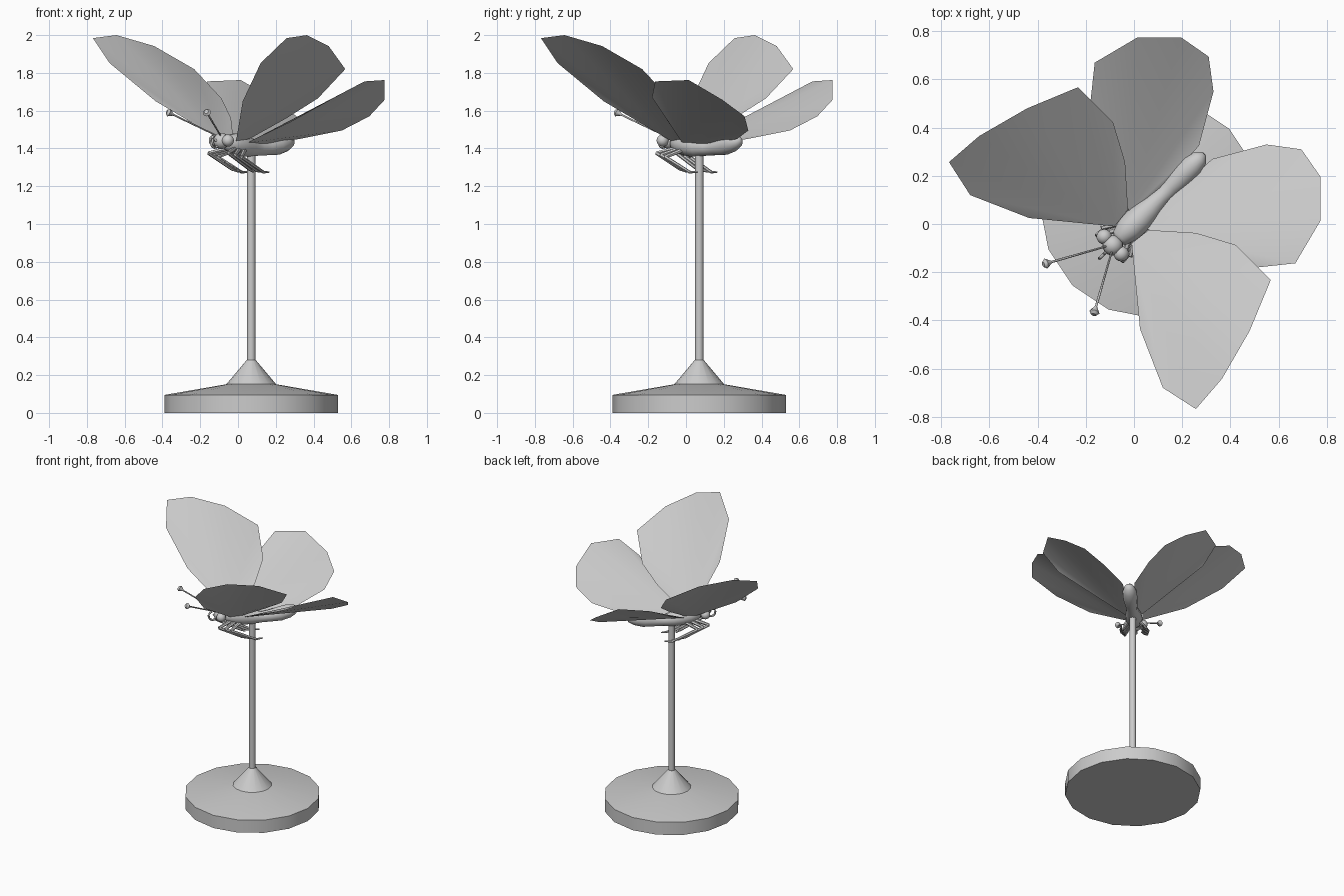
import bpy, bmesh, math
from mathutils import Vector

if "Cube" in bpy.data.objects:
    bpy.data.objects.remove(bpy.data.objects["Cube"])

S = math.sqrt(0.5)
GREY = bpy.data.materials.new("light_grey")
GREY.diffuse_color = (0.6, 0.6, 0.6, 1)
GREY.use_nodes = True
GREY.node_tree.nodes["Principled BSDF"].inputs["Base Color"].default_value = GREY.diffuse_color


def place(u, v, z):
    """Insect frame (u = its side, v = towards the tail) to world."""
    return Vector(((u + v) * S, (v - u) * S, z))


def finish(name, bm, angle=40):
    me = bpy.data.meshes.new(name)
    bm.to_mesh(me)
    bm.free()
    me.materials.append(GREY)
    ob = bpy.data.objects.new(name, me)
    bpy.context.collection.objects.link(ob)
    bpy.ops.object.select_all(action='DESELECT')
    ob.select_set(True)
    bpy.context.view_layer.objects.active = ob
    bpy.ops.object.shade_smooth_by_angle(angle=math.radians(angle))
    return ob


def loft(name, path, radii, sides=8, angle=40):
    """Round capped tube through the path points with a radius at each."""
    bm = bmesh.new()
    rings = []
    for i, p in enumerate(path):
        t = (path[min(i + 1, len(path) - 1)] - path[max(i - 1, 0)]).normalized()
        ref = Vector((1, 0, 0)) if abs(t.z) > 0.95 else Vector((0, 0, 1))
        a = ref.cross(t).normalized()
        b = t.cross(a)
        rings.append([bm.verts.new(p + radii[i] * (a * math.cos(k * math.tau / sides)
                      + b * math.sin(k * math.tau / sides))) for k in range(sides)])
    for r, q in zip(rings, rings[1:]):
        for k in range(sides):
            j = (k + 1) % sides
            bm.faces.new((r[k], r[j], q[j], q[k]))
    bm.faces.new(rings[0])
    bm.faces.new(rings[-1])
    bmesh.ops.recalc_face_normals(bm, faces=bm.faces)
    return finish(name, bm, angle)


def ball(name, centre, radius):
    bm = bmesh.new()
    bmesh.ops.create_uvsphere(bm, u_segments=14, v_segments=10, radius=radius)
    bmesh.ops.translate(bm, verts=bm.verts, vec=centre)
    return finish(name, bm, 60)


def wing(name, points):
    """Thin sheet fanned out from its root point."""
    bm = bmesh.new()
    vs = [bm.verts.new(p) for p in points]
    for a, b in zip(vs[1:], vs[2:]):
        bm.faces.new((vs[0], a, b))
    bm.normal_update()
    for f in bm.faces:
        if f.normal.z < 0:
            f.normal_flip()
    return finish(name, bm, 60)


# Stand: disc foot, sloped collar and slim post
C = 0.07


def column(name, prof, sides, angle):
    return loft(name, [Vector((C, C, z)) for r, z in prof], [r for r, z in prof], sides, angle)


column("stand_base", [(0.46, 0), (0.46, 0.095), (0.13, 0.152)], 16, 35)
column("stand_collar", [(0.135, 0.148), (0.024, 0.28)], 16, 35)
column("stand_post", [(0.023, 0.26), (0.023, 1.38)], 8, 50)

# Body: thorax, waist and abdomen in one loft (v, z, radius)
body = [(-0.10, 1.43, 0.02), (-0.08, 1.43, 0.04), (-0.03, 1.425, 0.056), (0.03, 1.415, 0.058),
        (0.09, 1.405, 0.050), (0.16, 1.40, 0.038), (0.22, 1.405, 0.042), (0.29, 1.415, 0.050),
        (0.35, 1.43, 0.047), (0.39, 1.44, 0.033), (0.41, 1.445, 0.012)]
loft("body", [place(0, v, z) for v, z, r in body], [r for v, z, r in body], 14, 60)

# Head and curled feeding tube
ball("head", place(0, -0.125, 1.44), 0.043)
curl = [place(0, -0.178 + 0.001 * i - 0.032 * math.sin(i * 0.42) * (1 - i / 26),
              1.43 + 0.036 * math.cos(i * 0.42) * (1 - i / 26)) for i in range(18)]
loft("feeding_tube", curl, [0.007] * 18, 6, 60)

# Wing outlines for the right side; the left side swaps x and y
FORE = [(-0.01, -0.08, 1.44), (0.025, -0.436, 1.65), (0.12, -0.68, 1.852), (0.257, -0.768, 1.984),
        (0.365, -0.643, 2.0), (0.48, -0.444, 1.942), (0.568, -0.232, 1.82),
        (0.423, -0.087, 1.665), (0.257, -0.037, 1.56), (0.06, -0.025, 1.45)]
HIND = [(0.05, -0.02, 1.43), (0.28, -0.09, 1.54), (0.515, -0.18, 1.67), (0.67, -0.163, 1.755),
        (0.775, 0.015, 1.762), (0.775, 0.195, 1.656), (0.695, 0.31, 1.57),
        (0.55, 0.33, 1.495), (0.325, 0.27, 1.45), (0.16, 0.12, 1.425)]

for side, s in (("right", 1), ("left", -1)):
    for part, outline in (("forewing", FORE), ("hindwing", HIND)):
        wing(f"{side}_{part}", [(x, y, z) if s > 0 else (y, x, z) for x, y, z in outline])

    ball(f"{side}_eye", place(0.05 * s, -0.125, 1.442), 0.032)

    # Antenna: thin stalk ending in a flared club
    a, b = place(0.012 * s, -0.14, 1.465), place(0.148 * s, -0.385, 1.595)
    ts = (0, 0.87, 0.96, 1.0)
    loft(f"{side}_antenna", [a.lerp(b, t) for t in ts], [0.004, 0.005, 0.022, 0.012], 8)

    # Three legs: thigh forward to the knee, shin back to the foot
    for i, place_name in enumerate(("front", "middle", "rear")):
        hip = place(0.025 * s, -0.05 + 0.04 * i, 1.40)
        knee = place((0.075 + 0.008 * i) * s, -0.145 + 0.04 * i, 1.375 - 0.01 * i)
        ankle = place((0.065 + 0.008 * i) * s, 0.02 + 0.045 * i, 1.29 - 0.008 * i)
        toe = place((0.055 + 0.008 * i) * s, 0.06 + 0.05 * i, 1.275)
        loft(f"{side}_{place_name}_thigh", [hip, knee], [0.013, 0.010], 6)
        loft(f"{side}_{place_name}_shin", [knee, ankle, toe], [0.010, 0.008, 0.004], 6)
